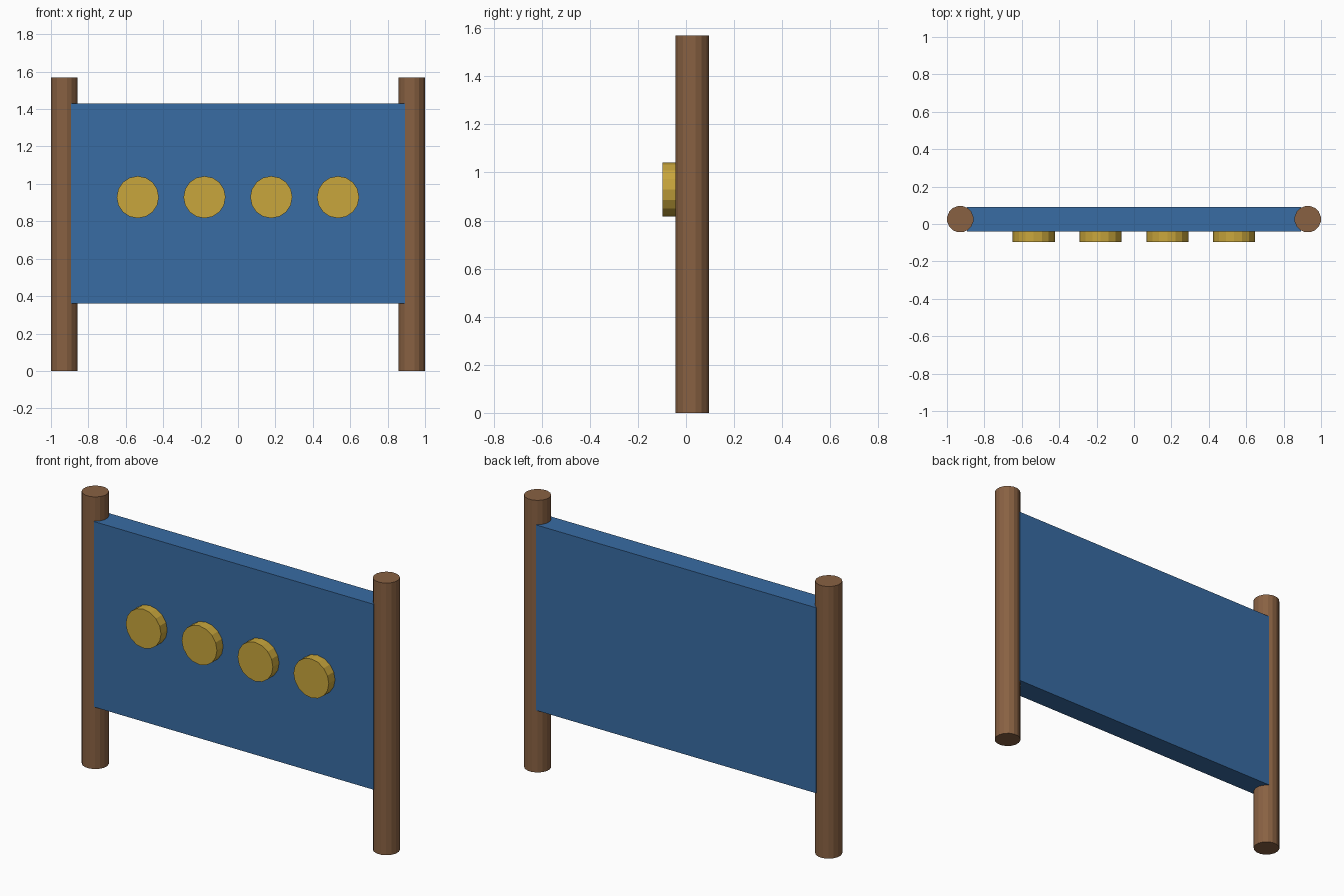
import bpy, math

if "Cube" in bpy.data.objects:
    bpy.data.objects.remove(bpy.data.objects["Cube"])


def paint(obj, name, color):
    mat = bpy.data.materials.get(name) or bpy.data.materials.new(name)
    mat.diffuse_color = color
    mat.use_nodes = True
    mat.node_tree.nodes["Principled BSDF"].inputs["Base Color"].default_value = mat.diffuse_color
    obj.data.materials.append(mat)


def cylinder(name, sides, radius, depth, loc, rot=(0, 0, 0)):
    bpy.ops.mesh.primitive_cylinder_add(vertices=sides, radius=radius, depth=depth,
                                        location=loc, rotation=rot)
    obj = bpy.context.object
    obj.name = name
    return obj


Y = 0.026  # shared depth centre of posts and panel

# Wooden posts
for side, label in ((-1, "left"), (1, "right")):
    post = cylinder(label + "_post", 16, 0.071, 1.57, (side * 0.929, Y, 0.785),
                    (0, 0, math.pi / 16))
    paint(post, "wood", (0.25, 0.12, 0.055, 1))

# Blue panel between the posts
bpy.ops.mesh.primitive_cube_add(size=1, location=(0, Y, 0.895))
panel = bpy.context.object
panel.name = "panel"
panel.scale = (1.786, 0.13, 1.07)
paint(panel, "blue_paint", (0.04, 0.15, 0.37, 1))

# Row of yellow discs on the front face
for i in range(4):
    disc = cylinder(f"disc_{i + 1}", 16, 0.1125, 0.057,
                    (-0.536 + i * 0.357, -0.0685, 0.929), (math.pi / 2, 0, 0))
    paint(disc, "yellow_paint", (0.58, 0.38, 0.045, 1))
